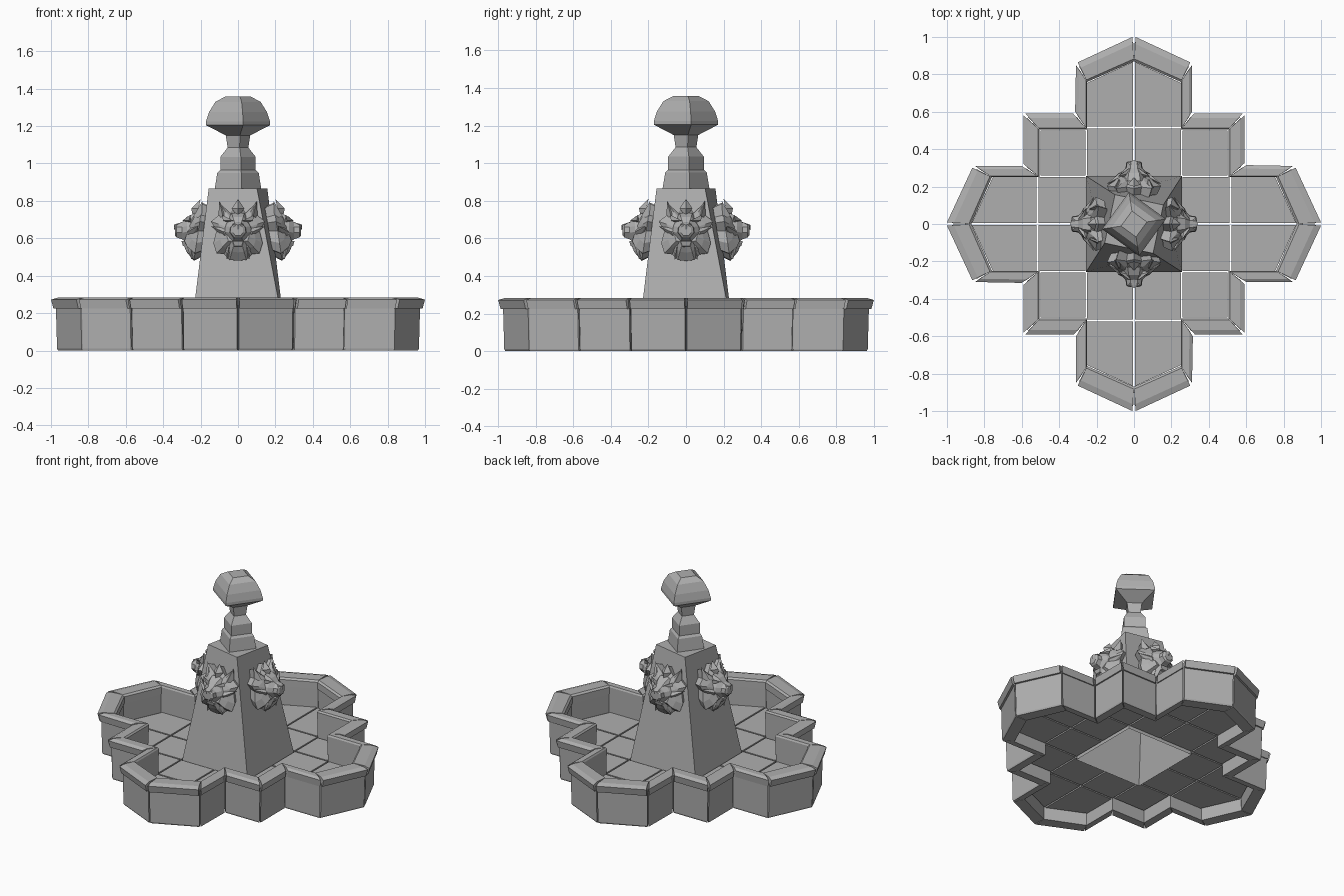
import bpy, bmesh, math
from mathutils import Vector, Matrix

cube = bpy.data.objects.get("Cube")
if cube:
    bpy.data.objects.remove(cube, do_unlink=True)

stone = bpy.data.materials.new("grey_stone")
stone.use_nodes = True
GREY = (0.43, 0.43, 0.43, 1)
stone.diffuse_color = GREY
stone.node_tree.nodes["Principled BSDF"].inputs["Base Color"].default_value = GREY


def loft(bm, rings, cap_start=True, cap_end=True):
    """Skin a list of rings that have equal point counts."""
    loops = [[bm.verts.new(p) for p in ring] for ring in rings]
    n = len(loops[0])
    for a, b in zip(loops, loops[1:]):
        for i in range(n):
            j = (i + 1) % n
            bm.faces.new((a[i], a[j], b[j], b[i]))
    if cap_start:
        bm.faces.new(loops[0][::-1])
    if cap_end:
        bm.faces.new(loops[-1])


def hull(bm, points):
    """Convex solid around a few points."""
    verts = [bm.verts.new(p) for p in points]
    result = bmesh.ops.convex_hull(bm, input=verts)
    loose = [v for v in verts if not v.link_faces]
    if loose:
        bmesh.ops.delete(bm, geom=loose, context='VERTS')


def make_mesh(name, bm):
    bmesh.ops.recalc_face_normals(bm, faces=bm.faces[:])
    mesh = bpy.data.meshes.new(name)
    bm.to_mesh(mesh)
    bm.free()
    mesh.materials.append(stone)
    return mesh


def place(name, mesh, angle=0.0):
    obj = bpy.data.objects.new(name, mesh)
    obj.rotation_euler.z = angle
    bpy.context.scene.collection.objects.link(obj)
    return obj


def square(radius, z, degrees):
    return [(radius * math.cos(math.radians(degrees + 90 * k)),
             radius * math.sin(math.radians(degrees + 90 * k)), z) for k in range(4)]


# Basin outline for one quarter: inner corner, outer corner
quarter = [((0, .87), (0, 1.004)), ((.25, .76), (.31, .86)), ((.25, .505), (.31, .59)),
           ((.505, .505), (.59, .59)), ((.505, .25), (.59, .315)), ((.76, .25), (.86, .31)),
           ((.87, 0), (1.004, 0))]
corners = [(Vector(a), Vector(b)) for a, b in quarter]


def wall_block(bm, start, end, section, gap):
    """Block between two corners; section holds (inner-to-outer fraction, z)."""
    along = (end[1] - start[1]).normalized() * gap
    rings = []
    for (inner, outer), shift in ((start, along), (end, -along)):
        ring = []
        for t, z in section:
            p = inner.lerp(outer + shift, t)
            ring.append((p.x, p.y, z))
        rings.append(ring)
    loft(bm, rings)


wall_section = [(.06, 0), (.04, .24), (.79, .24), (.74, .01), (.70, 0)]
rim_section = [(0, .225), (0, .272), (.1, .283), (.72, .283), (1, .272), (.9, .225)]
for name, section, gap in (("basin_wall", wall_section, .006), ("basin_rim", rim_section, .01)):
    bm = bmesh.new()
    for start, end in zip(corners, corners[1:]):
        wall_block(bm, start, end, section, gap)
    mesh = make_mesh(name, bm)
    for k in range(4):
        place(f"{name}_{k + 1}", mesh, k * math.pi / 2)

# Floor tiles with narrow joints
half_arm = [[(0, .515), (.255, .515), (.255, .76), (0, .872)],
            [(0, .255), (.255, .255), (.255, .515), (0, .515)]]
tiles = half_arm + [[(-x, y) for x, y in t] for t in half_arm]
tiles.append([(.255, .255), (.505, .255), (.505, .505), (.255, .505)])
FLOOR = .1
bm = bmesh.new()
for tile in tiles:
    cx = sum(p[0] for p in tile) / 4
    cy = sum(p[1] for p in tile) / 4
    flat = [(x - math.copysign(.005, x - cx), y - math.copysign(.005, y - cy)) for x, y in tile]
    loft(bm, [[(x, y, z) for x, y in flat] for z in (FLOOR - .02, FLOOR)])
mesh = make_mesh("floor_tiles", bm)
for k in range(4):
    place(f"floor_tiles_{k + 1}", mesh, k * math.pi / 2)

# Tapered, slightly twisted pedestal, open underneath
bm = bmesh.new()
loft(bm, [square(.362, .06, -45), square(.187, .865, -57)], cap_start=False)
place("pedestal", make_mesh("pedestal", bm))

# Turned square column and domed finial
profile = [(.127, .86), (.112, .95), (.096, .965), (.096, 1.035), (.056, 1.085), (.066, 1.15),
           (.173, 1.205), (.173, 1.225), (.157, 1.275), (.122, 1.33), (.07, 1.357)]
bm = bmesh.new()
loft(bm, [square(r, z, -81) for r, z in profile])
place("column_and_finial", make_mesh("column_and_finial", bm))

# Lion head spout, facing -y
bm = bmesh.new()
MID = .64
half = [(0, .79), (.04, .735), (.095, .785), (.1, .725), (.145, .69), (.115, .64),
        (.132, .575), (.115, .52), (.075, .515), (.045, .485), (0, .48)]
outline = half + [(-x, z) for x, z in half[-2:0:-1]]


def mane_ring(scale, out, ripple=0.0):
    ring = []
    for i, (x, z) in enumerate(outline):
        depth = out + (MID - z) * .15 + (ripple if i % 2 else -ripple)
        ring.append((x * scale, -depth, MID + (z - MID) * scale))
    return ring


loft(bm, [mane_ring(.85, .165), mane_ring(1, .212), mane_ring(.72, .245, .008),
          mane_ring(.45, .268)])


def face_ring(width, low, high, out):
    mid = (low + high) / 2
    right = [(width * .5, low), (width, mid - .01), (width * .9, mid + .02), (width * .4, high)]
    loop = right + [(-x, z) for x, z in right[::-1]]
    return [(x, -out, z) for x, z in loop]


# Forehead and muzzle
loft(bm, [face_ring(.085, .55, .735, .23), face_ring(.07, .575, .715, .272),
          face_ring(.045, .595, .685, .3), face_ring(.042, .605, .678, .328),
          face_ring(.028, .615, .668, .337)])
# Lower jaw
hull(bm, [(s * w, -out, z) for s in (-1, 1)
          for w, out, z in ((.045, .24, .595), (.04, .24, .54), (.028, .302, .585), (.02, .295, .56))])
# Nose
hull(bm, [(-.03, -.325, .675), (.03, -.325, .675), (0, -.342, .645), (0, -.29, .69), (0, -.343, .672)])
# Forelock
hull(bm, [(0, -.2, .81), (0, -.24, .71), (-.034, -.21, .76), (.034, -.21, .76), (0, -.25, .76)])
for s in (-1, 1):
    # Ear
    hull(bm, [(s * .06, -.2, .725), (s * .105, -.195, .71), (s * .08, -.24, .715),
              (s * .1, -.19, .8)])
    # Brow
    hull(bm, [(s * .015, -.275, .69), (s * .085, -.255, .725), (s * .08, -.262, .695),
              (s * .025, -.298, .695), (s * .04, -.25, .68)])
    # Cheek tuft
    hull(bm, [(s * .04, -.27, .65), (s * .05, -.26, .59), (s * .145, -.215, .665),
              (s * .08, -.27, .635), (s * .08, -.22, .61)])
    # Beard tuft
    hull(bm, [(s * .02, -.25, .58), (s * .07, -.25, .585), (s * .05, -.27, .55),
              (s * .06, -.25, .488), (s * .03, -.215, .52)])
mesh = make_mesh("lion_head", bm)
for k, side in enumerate(("front", "left", "back", "right")):
    place(f"lion_head_{side}", mesh, k * math.pi / 2)
